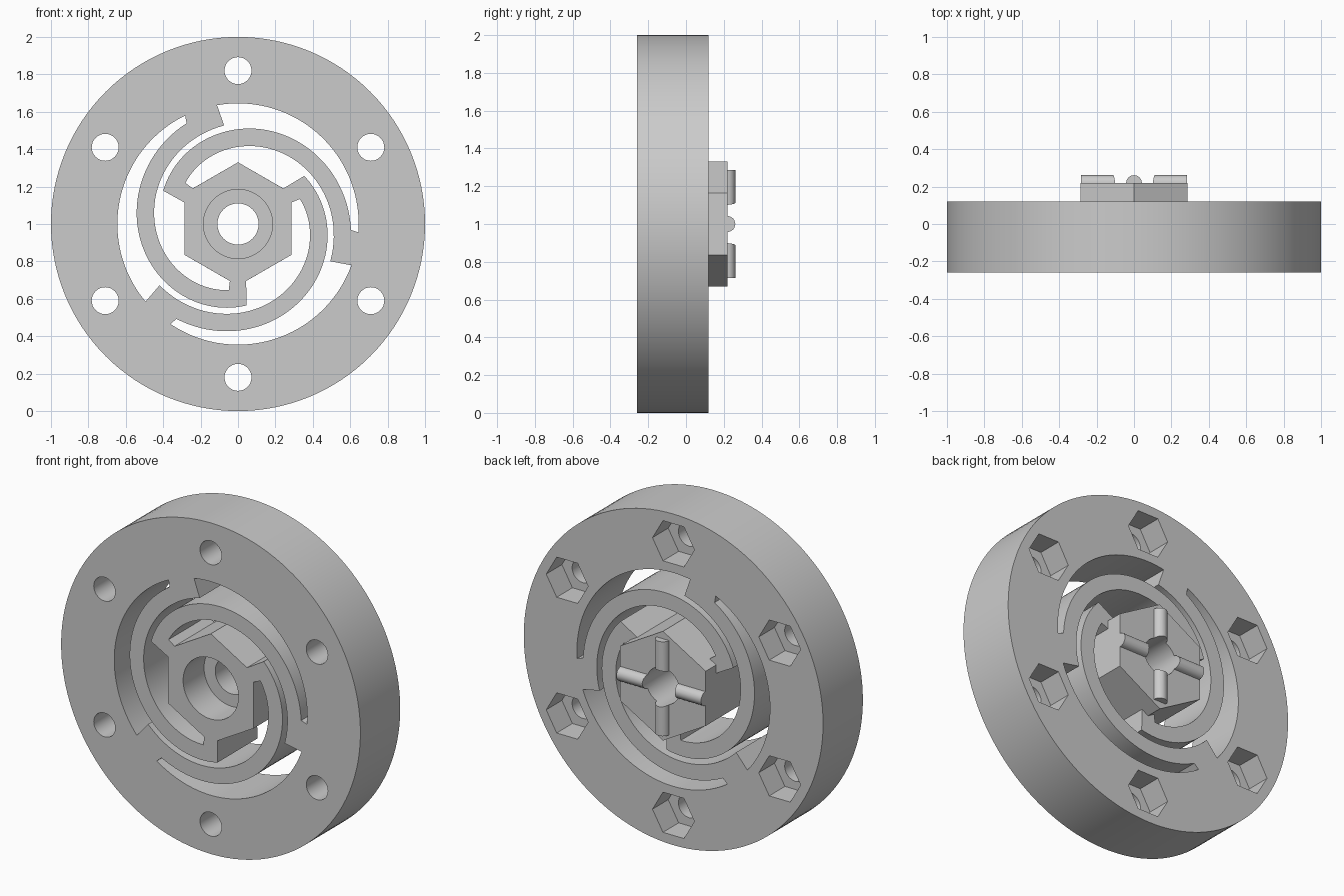
import bpy, bmesh
from math import sin, cos, pi, radians, hypot, atan2

if "Cube" in bpy.data.objects:
    bpy.data.objects.remove(bpy.data.objects["Cube"])

FRONT, BACK = -0.26, 0.12


def polar(r, deg):
    return (r * cos(radians(deg)), r * sin(radians(deg)))


def prism(name, pts, y0, y1):
    """Extrude an x/z outline (relative to the wheel centre) along y."""
    bm = bmesh.new()
    a = [bm.verts.new((x, y0, z + 1)) for x, z in pts]
    b = [bm.verts.new((x, y1, z + 1)) for x, z in pts]
    bm.faces.new(a)
    bm.faces.new(b[::-1])
    n = len(pts)
    for i in range(n):
        j = (i + 1) % n
        bm.faces.new((a[i], b[i], b[j], a[j]))
    bmesh.ops.recalc_face_normals(bm, faces=bm.faces)
    me = bpy.data.meshes.new(name)
    bm.to_mesh(me)
    bm.free()
    ob = bpy.data.objects.new(name, me)
    bpy.context.collection.objects.link(ob)
    return ob


def ngon(r, n, cx=0, cz=0, start=0):
    return [(cx + r * cos(2 * pi * i / n + start), cz + r * sin(2 * pi * i / n + start))
            for i in range(n)]


def boolean(target, tool, op='DIFFERENCE'):
    tool.hide_render = True
    m = target.modifiers.new("bool", 'BOOLEAN')
    m.operation, m.object, m.solver = op, tool, 'EXACT'
    bpy.context.view_layer.update()
    bpy.context.view_layer.objects.active = target
    bpy.ops.object.modifier_apply(modifier=m.name)
    bpy.data.objects.remove(tool, do_unlink=True)


def turn(pts, deg):
    c, s = cos(radians(deg)), sin(radians(deg))
    return [(x * c - z * s, x * s + z * c) for x, z in pts]


def spiral(r0, a0, r1, a1, n=48):
    return [polar(r0 + (r1 - r0) * i / n, a0 + (a1 - a0) * i / n) for i in range(n + 1)]


# One gap between neighbouring spiral spring arms
gap = spiral(0.357, 142, 0.532, -22)            # inner edge of one arm
gap += spiral(0.645, -20, 0.645, -124)          # ring bore
gap += spiral(0.605, -123, 0.4375, 36)          # outer edge of the next arm
gap += [(0.242, 0.19), (0, 0.33), (-0.242, 0.19)]  # hub corner

# Ring, arms and hub in one slab
wheel = prism("spring_wheel", ngon(1, 128), FRONT, BACK)
for k in range(3):
    boolean(wheel, prism("gap_cutter", turn(gap, 120 * k), -0.4, 0.3))

# Bolt holes with hexagonal nut pockets on the back
for k in range(6):
    cx, cz = polar(0.82, 90 + 60 * k)
    boolean(wheel, prism("bolt_cutter", ngon(0.072, 32, cx, cz), -0.4, 0.3))
    boolean(wheel, prism("nut_cutter", ngon(0.14, 6, cx, cz), BACK - 0.15, 0.3))

# Stepped bore through the hub
boolean(wheel, prism("counterbore_cutter", ngon(0.185, 48), -0.4, -0.06))
boolean(wheel, prism("bore_cutter", ngon(0.11, 48), -0.3, 0.4))

# Raised hexagonal boss with crossed half-round ribs
boss = prism("hub_boss", ngon(0.33, 6, start=pi / 2), BACK, 0.22)
for axis, half in (('x', 0.283), ('z', 0.285)):
    bpy.ops.mesh.primitive_cylinder_add(
        vertices=24, radius=0.042, depth=2 * half, location=(0, 0.219, 1),
        rotation=(0, pi / 2, 0) if axis == 'x' else (0, 0, 0))
    boolean(boss, bpy.context.object, 'UNION')
boolean(boss, prism("boss_bore_cutter", ngon(0.11, 48), 0, 0.4))

# Smooth the round walls, keep the edges sharp
for ob in (wheel, boss):
    bpy.ops.object.select_all(action='DESELECT')
    ob.select_set(True)
    bpy.context.view_layer.objects.active = ob
    bpy.ops.object.shade_smooth_by_angle(angle=radians(25))
